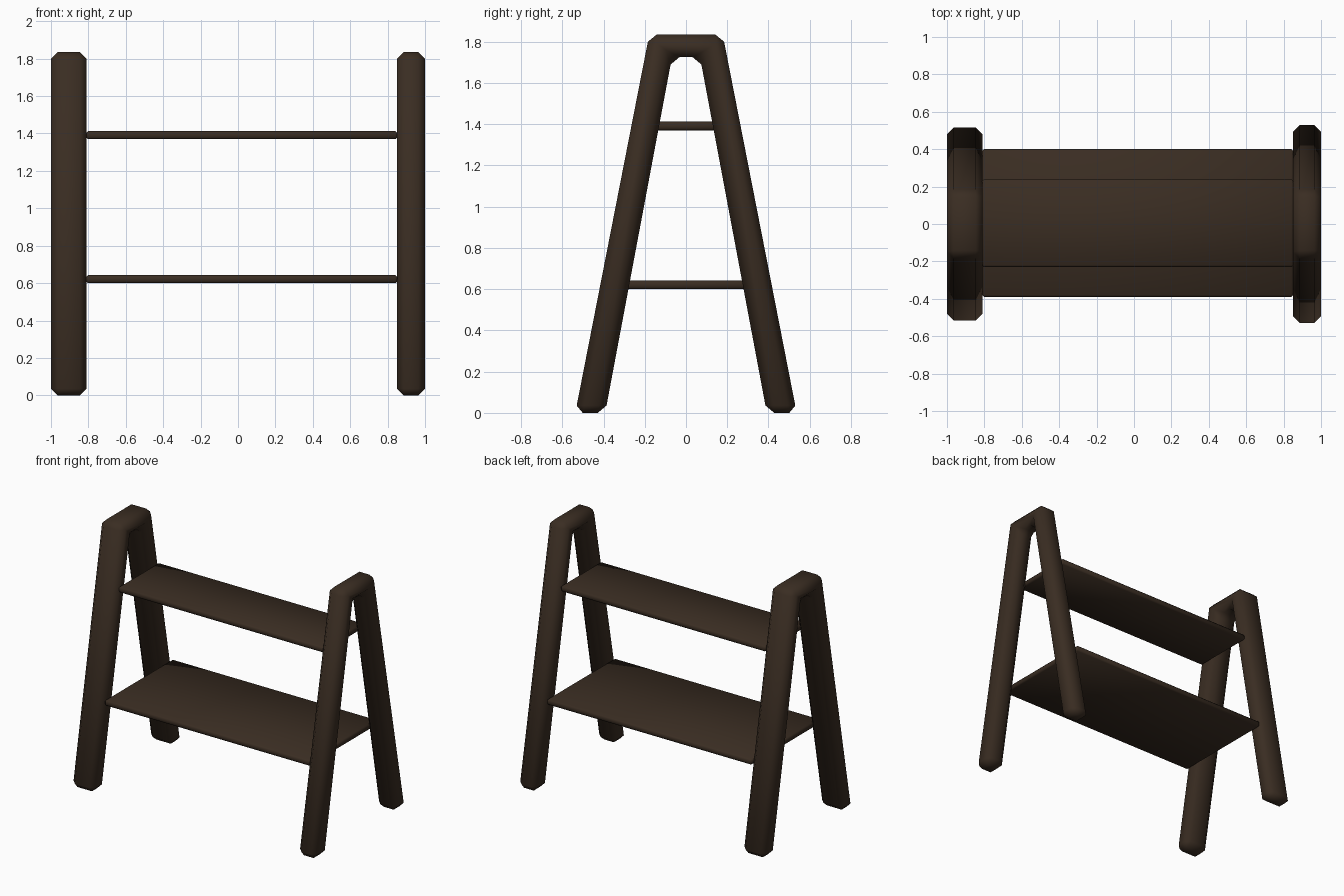
import bpy, bmesh

if "Cube" in bpy.data.objects:
    bpy.data.objects.remove(bpy.data.objects["Cube"])

wood = bpy.data.materials.new("dark_wood")
wood.diffuse_color = (0.042, 0.026, 0.016, 1)
wood.use_nodes = True
wood.node_tree.nodes["Principled BSDF"].inputs["Base Color"].default_value = wood.diffuse_color


def extrude_profile(name, profile, x0, x1, bevel):
    """Extrude a closed (y, z) outline along x, then chamfer every edge."""
    bm = bmesh.new()
    face = bm.faces.new([bm.verts.new((x0, y, z)) for y, z in profile])
    ext = bmesh.ops.extrude_face_region(bm, geom=[face])
    moved = [v for v in ext["geom"] if isinstance(v, bmesh.types.BMVert)]
    bmesh.ops.translate(bm, verts=moved, vec=(x1 - x0, 0, 0))
    bmesh.ops.recalc_face_normals(bm, faces=bm.faces)
    mesh = bpy.data.meshes.new(name)
    bm.to_mesh(mesh)
    bm.free()
    mesh.materials.append(wood)
    mesh.shade_smooth()
    obj = bpy.data.objects.new(name, mesh)
    bpy.context.collection.objects.link(obj)
    mod = obj.modifiers.new("chamfer", 'BEVEL')
    mod.width = bevel
    mod.segments = 1
    mod.limit_method = 'ANGLE'
    return obj


def side_frame(name, foot, x0, x1):
    """A-shaped end frame: two splayed legs joined by a short top bar."""
    half = [(-foot, 0), (-0.392, 0), (-0.068, 1.725)]
    inner = half + [(-y, z) for y, z in reversed(half)]
    outline = inner + [(0.178, 1.835), (-0.178, 1.835)]
    return extrude_profile(name, outline, x0, x1, 0.036)


# End frames, the left one slightly thicker
side_frame("left_frame", 0.522, -1.0, -0.81)
side_frame("right_frame", 0.537, 0.85, 1.0)

# Shelves between the frames
for name, front, back, z in (("lower_shelf", -0.39, 0.40, 0.60),
                             ("upper_shelf", -0.23, 0.24, 1.37)):
    extrude_profile(name, [(front, z), (back, z), (back, z + 0.042), (front, z + 0.042)],
                    -0.812, 0.852, 0.01)
